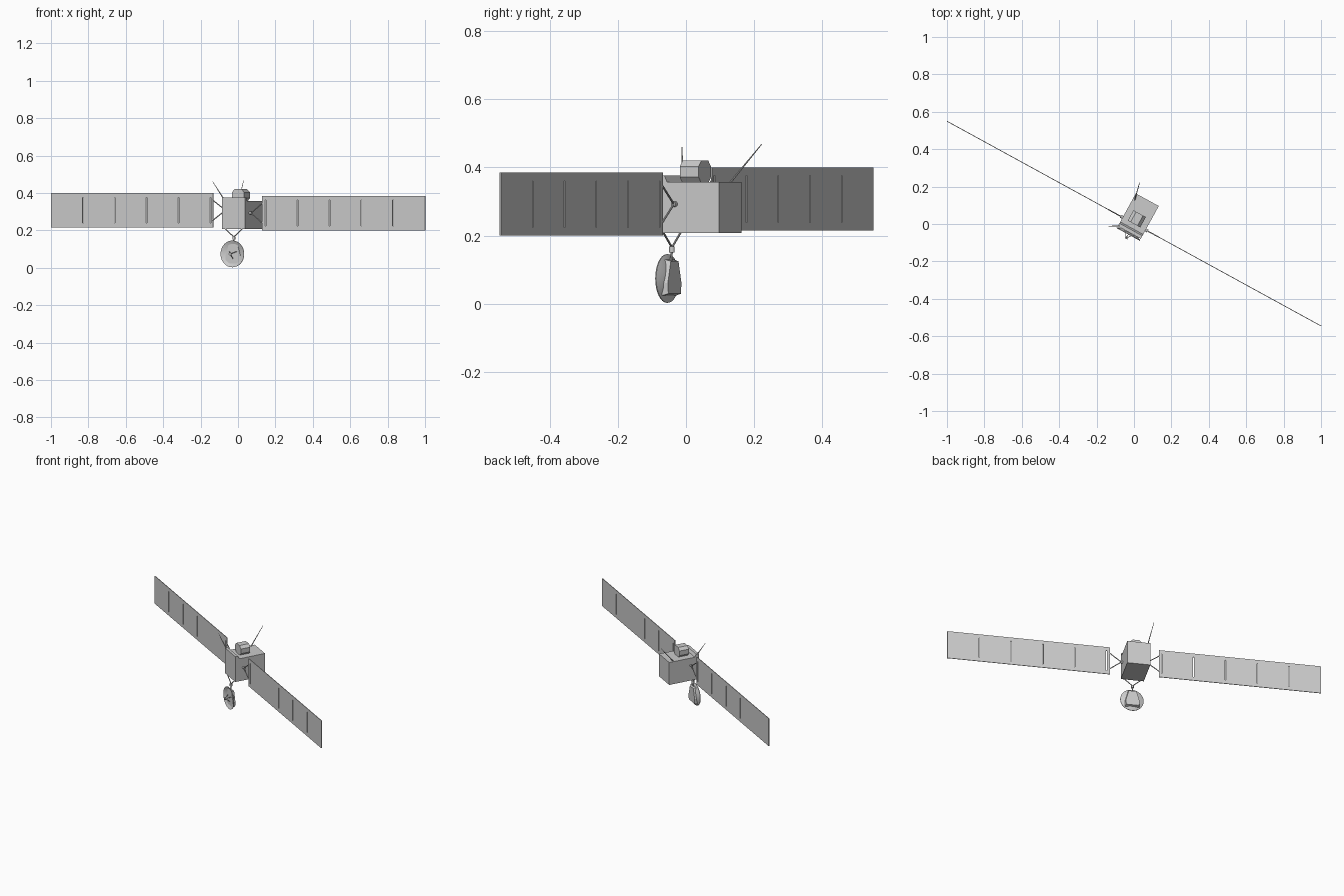
import bpy, bmesh, math
from mathutils import Matrix, Vector

if "Cube" in bpy.data.objects:
    bpy.data.objects.remove(bpy.data.objects["Cube"])

# Craft frame: s along the wings, t towards the back, z up
TURN = Matrix.Rotation(math.atan2(-0.48, 0.877), 4, 'Z')


def finish(name, bm, smooth=False):
    bmesh.ops.recalc_face_normals(bm, faces=bm.faces)
    bm.transform(TURN)
    me = bpy.data.meshes.new(name)
    bm.to_mesh(me)
    bm.free()
    ob = bpy.data.objects.new(name, me)
    bpy.context.collection.objects.link(ob)
    if smooth:
        bpy.context.view_layer.objects.active = ob
        ob.select_set(True)
        bpy.ops.object.shade_smooth_by_angle(angle=math.radians(40))
        ob.select_set(False)
    return ob


def add_box(bm, s0, s1, t0, t1, z0, z1):
    m = Matrix.Translation(((s0 + s1) / 2, (t0 + t1) / 2, (z0 + z1) / 2))
    bmesh.ops.create_cube(bm, size=1, matrix=m @ Matrix.Diagonal(
        (abs(s1 - s0), t1 - t0, z1 - z0, 1)))


def add_rod(bm, a, b, r1, r2=None, sides=8):
    a, b = Vector(a), Vector(b)
    d = b - a
    m = Matrix.Translation((a + b) / 2) @ d.to_track_quat('Z', 'Y').to_matrix().to_4x4()
    bmesh.ops.create_cone(bm, cap_ends=True, segments=sides, radius1=r1,
                          radius2=r1 if r2 is None else r2, depth=d.length, matrix=m)


def loft(bm, sections):
    # Closed solid through matching loops of points
    rings = [[bm.verts.new(p) for p in sec] for sec in sections]
    n = len(rings[0])
    for a, b in zip(rings, rings[1:]):
        for i in range(n):
            j = (i + 1) % n
            bm.faces.new((a[i], a[j], b[j], b[i]))
    bm.faces.new(rings[0])
    bm.faces.new(rings[-1])


# Main bus
bm = bmesh.new()
add_box(bm, -0.07, 0.07, -0.052, 0.148, 0.207, 0.357)
finish("body", bm)

# Raised lip along the front of the roof
bm = bmesh.new()
lip = [(-0.052, 0.35), (-0.052, 0.376), (-0.034, 0.376), (-0.022, 0.35)]
loft(bm, [[(s, t, z) for t, z in lip] for s in (-0.07, 0.07)])
finish("roof_lip", bm)

# Eight-sided instrument housing on the roof
bm = bmesh.new()
w, c = 0.038, 0.017
half = [(w - c, 0.353), (w, 0.372), (w, 0.403), (w - c, 0.42)]
prof = half + [(-s, z) for s, z in reversed(half)]
loft(bm, [[(s, t, z) for s, z in prof] for t in (0.0, 0.063)])
finish("roof_instrument", bm)

# Solar wings, yokes and hubs; the two wings sit at slightly different heights
for side, label, zc in ((-1, "left", 0.3075), (1, "right", 0.2925)):
    inner, start, end, h = 0.153 if side < 0 else 0.147, 0.168, 1.14, 0.0925
    step = (end - start) / 5
    edges = [inner] + [start + step * i for i in range(6)]
    bm = bmesh.new()
    for i, (a, b) in enumerate(zip(edges, edges[1:])):
        g0 = 0.0025 if i else 0
        g1 = 0.0025 if i < 5 else 0
        add_box(bm, side * (a + g0), side * (b - g1), 0.0, 0.004, zc - h, zc + h)
        if i:  # hinges bridging the slit
            for z0, z1 in ((-h, -h + 0.024), (h - 0.024, h)):
                add_box(bm, side * (a - 0.0025), side * (a + 0.0025), 0.0, 0.004,
                        zc + z0, zc + z1)
    finish(label + "_solar_wing", bm)

    bm = bmesh.new()
    for dz in (-0.055, 0.055):
        add_rod(bm, (side * 0.078, 0.002, zc), (side * (inner + 0.003), 0.002, zc + dz), 0.003)
    finish(label + "_wing_yoke", bm, True)
    bm = bmesh.new()
    add_rod(bm, (side * 0.066, 0.002, zc), (side * 0.082, 0.002, zc), 0.008, sides=16)
    finish(label + "_wing_hub", bm, True)

# Whip antennas (given in world axes, turned back to the craft frame)
inv = TURN.inverted()
for name, a, b in (("rear_antenna", (0.003, 0.125, 0.35), (0.03, 0.222, 0.468)),
                   ("side_antenna", (-0.068, -0.009, 0.355), (-0.135, -0.012, 0.46))):
    bm = bmesh.new()
    add_rod(bm, inv @ Vector(a), inv @ Vector(b), 0.0035, 0.0012)
    finish(name, bm, True)

# Dish: thin shallow bowl facing forwards
DZ, DT = 0.074, -0.060
bowl = [(0.001, 0.014), (0.025, 0.012), (0.05, 0.006), (0.0715, -0.004),
        (0.0715, -0.001), (0.05, 0.009), (0.025, 0.015), (0.001, 0.017)]
bm = bmesh.new()
N = 32
loft(bm, [[(r * math.cos(k * math.tau / N), DT + t, DZ + r * math.sin(k * math.tau / N))
           for k in range(N)] for r, t in bowl])
finish("dish", bm, True)

# Tapered box on the back of the dish
bm = bmesh.new()
outline = [(-0.043, 0.024), (0.043, 0.024), (0.046, 0.06), (0.026, 0.13),
           (-0.026, 0.13), (-0.046, 0.06)]
loft(bm, [[(s * k, t, 0.076 + (z - 0.076) * k) for s, z in outline]
          for t, k in ((-0.056, 1.0), (-0.038, 0.9))])
finish("dish_back_box", bm)

# Feed tripod and small reflector
bm = bmesh.new()
for k in range(3):
    a = math.tau * k / 3 + math.pi / 6
    add_rod(bm, (0.03 * math.cos(a), DT + 0.01, DZ + 0.03 * math.sin(a)),
            (0, DT - 0.027, DZ), 0.0018, sides=6)
finish("dish_tripod", bm, True)
bm = bmesh.new()
add_rod(bm, (0, DT - 0.024, DZ), (0, DT - 0.03, DZ), 0.008, sides=16)
finish("dish_feed", bm, True)

# Dish support: V struts, joint and short arm
bm = bmesh.new()
for s in (-0.054, 0.054):
    add_rod(bm, (s, -0.047, 0.21), (0, -0.047, 0.165), 0.003)
add_rod(bm, (0, -0.047, 0.165), (0, -0.05, 0.12), 0.0035)
finish("dish_struts", bm, True)
bm = bmesh.new()
add_rod(bm, (0, -0.047, 0.168), (0, -0.047, 0.15), 0.008, sides=12)
finish("dish_joint", bm, True)
